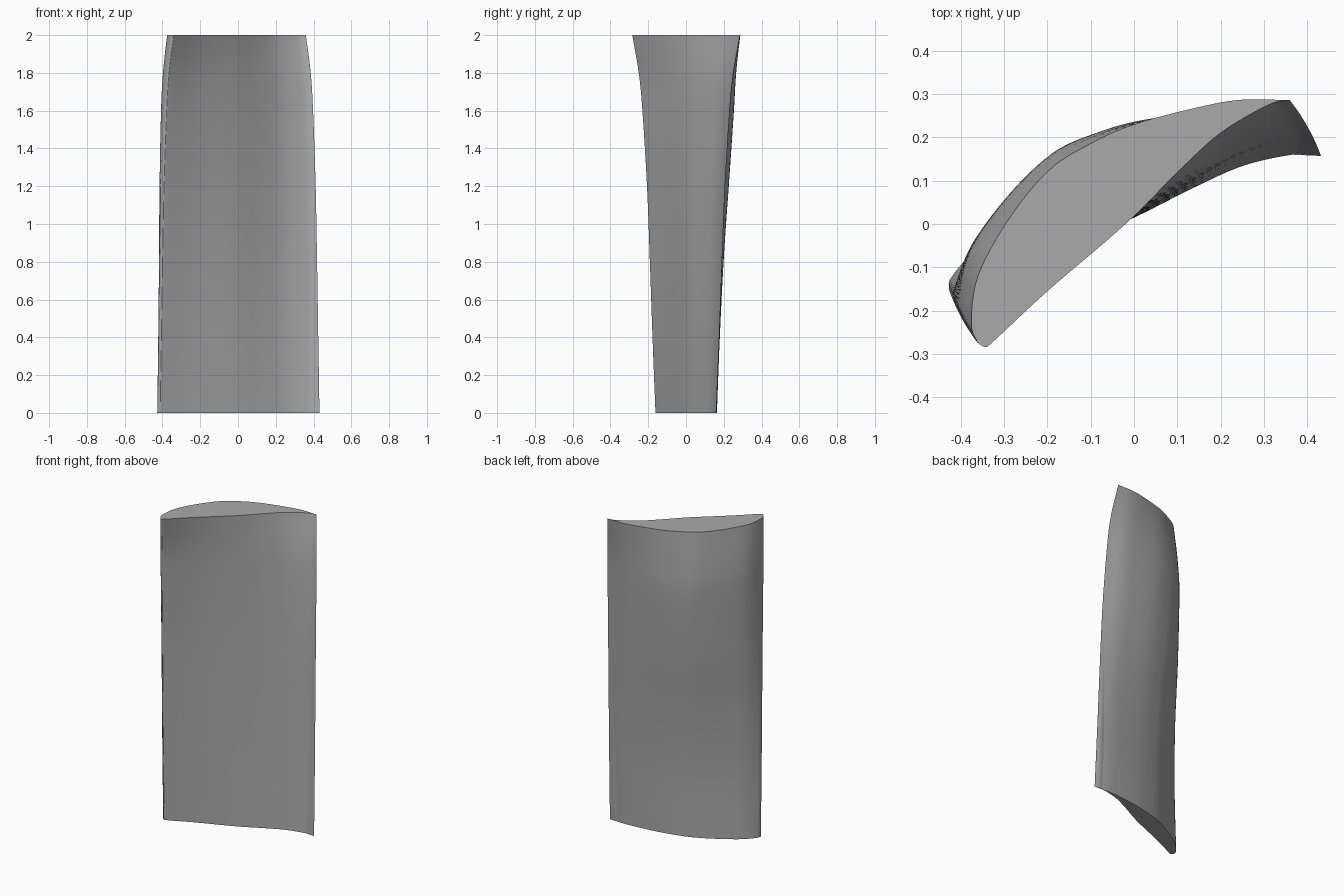
import bpy, bmesh, math
from mathutils import Vector

cube = bpy.data.objects.get("Cube")
if cube:
    bpy.data.objects.remove(cube)


def spline(points, steps):
    """Smooth open curve through the given points."""
    pts = [Vector(p) for p in points]
    pts = [2 * pts[0] - pts[1]] + pts + [2 * pts[-1] - pts[-2]]
    out = []
    for a, b, c, d in zip(pts, pts[1:], pts[2:], pts[3:]):
        for i in range(steps):
            t = i / steps
            out.append(0.5 * (2 * b + (c - a) * t + (2 * a - 5 * b + 4 * c - d) * t**2
                              + (3 * b - a - 3 * c + d) * t**3))
    return out + [pts[-2]]


# Airfoil halves: position along the chord, offset from the chord
suction_side = [(.459, 0), (.374, .069), (.285, .118), (.143, .18), (.03, .209),
                (-.08, .219), (-.221, .188), (-.357, .13), (-.437, .053), (-.453, .01)]
pressure_side = [(-.453, .01), (-.445, -.008), (-.42, -.01), (-.253, .003), (-.016, .012),
                 (.153, .031), (.287, .04), (.414, .022), (.459, 0)]
upper = spline(suction_side, 6)
lower = spline(pressure_side, 6)[1:-1]

# Span stations: height, twist in degrees, fullness of the suction side
stations = spline([(0, 20, .55), (.4, 22.2, .59), (.8, 24.2, .72), (1.2, 26.4, .93),
                   (1.6, 30, 1.07), (1.8, 33, 1.06), (2, 38.5, 1)], 8)

# Loft the twisted sections and cap both ends
bm = bmesh.new()
rings = []
for z, twist, fullness in stations:
    c, s = math.cos(math.radians(twist)), math.sin(math.radians(twist))
    section = [(p.x, p.y * fullness) for p in upper] + [(p.x, p.y) for p in lower]
    rings.append([bm.verts.new((u * c - h * s, u * s + h * c, z)) for u, h in section])
for low, high in zip(rings, rings[1:]):
    for i in range(len(low)):
        j = (i + 1) % len(low)
        bm.faces.new((low[i], low[j], high[j], high[i]))
bm.faces.new(rings[0])
bm.faces.new(rings[-1])
bmesh.ops.recalc_face_normals(bm, faces=bm.faces)

mesh = bpy.data.meshes.new("blade")
bm.to_mesh(mesh)
bm.free()
blade = bpy.data.objects.new("blade", mesh)
bpy.context.collection.objects.link(blade)

# Plain grey metal
grey = bpy.data.materials.new("grey_metal")
grey.use_nodes = True
grey.diffuse_color = (.4, .4, .4, 1)
grey.node_tree.nodes["Principled BSDF"].inputs["Base Color"].default_value = (.4, .4, .4, 1)
mesh.materials.append(grey)

# Smooth skin with crisp rims
bpy.ops.object.select_all(action="DESELECT")
blade.select_set(True)
bpy.context.view_layer.objects.active = blade
bpy.ops.object.shade_smooth_by_angle(angle=math.radians(40))
